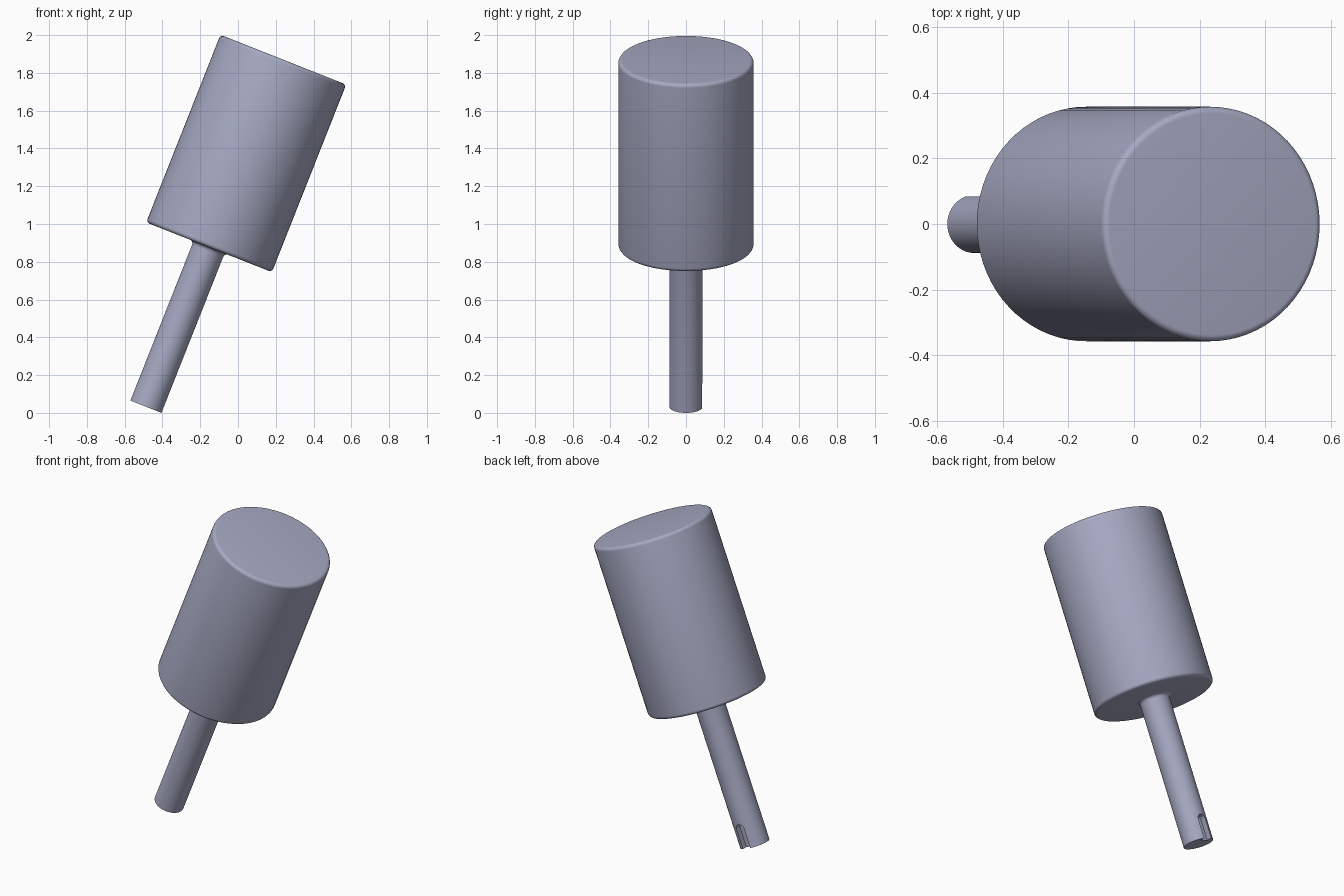
import bpy, bmesh, math
from mathutils import Matrix

if "Cube" in bpy.data.objects:
    bpy.data.objects.remove(bpy.data.objects["Cube"])

# Dimensions along the tool axis, measured from the tip of the shaft
TILT = math.radians(21.6)
SHAFT_R, SHAFT_LEN = 0.0885, 0.908
BODY_R, TOTAL_LEN = 0.358, 1.976
FILLET = 0.02
SLOT_HALF, SLOT_LEN, SLOT_DEPTH = 0.028, 0.15, 0.04
PLACE = Matrix.Translation((-0.4875, 0, 0.0326)) @ Matrix.Rotation(TILT, 4, 'Y')

metal = bpy.data.materials.new("blue grey metal")
metal.use_nodes = True
COLOUR = (0.38, 0.40, 0.54, 1)
metal.diffuse_color = COLOUR
metal.node_tree.nodes["Principled BSDF"].inputs["Base Color"].default_value = COLOUR


def arc(cx, cz, r, start, end, steps=6):
    """Points of a circular arc in the (radius, height) plane."""
    angles = [math.radians(start + (end - start) * i / steps) for i in range(steps + 1)]
    return [(cx + r * math.cos(a), cz + r * math.sin(a)) for a in angles]


def make_object(name, bm):
    bmesh.ops.recalc_face_normals(bm, faces=bm.faces)
    mesh = bpy.data.meshes.new(name)
    bm.to_mesh(mesh)
    bm.free()
    mesh.materials.append(metal)
    obj = bpy.data.objects.new(name, mesh)
    bpy.context.collection.objects.link(obj)
    return obj


def lathe(name, profile, segments=72):
    """Revolve a profile of (radius, height) about z and cap both ends."""
    bm = bmesh.new()
    rings = [[bm.verts.new((r * math.cos(2 * math.pi * i / segments),
                            r * math.sin(2 * math.pi * i / segments), z))
              for i in range(segments)] for r, z in profile]
    for low, high in zip(rings, rings[1:]):
        for i in range(segments):
            j = (i + 1) % segments
            bm.faces.new((low[i], low[j], high[j], high[i]))
    bm.faces.new(rings[0][::-1])
    bm.faces.new(rings[-1])
    return make_object(name, bm)


# Large cylinder with softly rounded rims
inner = BODY_R - FILLET
body = lathe("body",
             arc(inner, SHAFT_LEN + FILLET, FILLET, -90, 0)
             + arc(inner, TOTAL_LEN - FILLET, FILLET, 0, 90))

# Thin shaft that flares into the underside of the body
shaft = lathe("shaft",
              [(SHAFT_R, 0)]
              + arc(SHAFT_R + FILLET, SHAFT_LEN - FILLET, FILLET, 180, 90)
              + [(SHAFT_R + FILLET, SHAFT_LEN + 0.01)])

# Round-ended keyway, open at the tip, on the back of the shaft
bm = bmesh.new()
outline = [(-SLOT_HALF, -0.05), (SLOT_HALF, -0.05)]
outline += arc(0, SLOT_LEN - SLOT_HALF, SLOT_HALF, 0, 180, 12)
floor = bm.faces.new([bm.verts.new((x, SHAFT_R - SLOT_DEPTH, z)) for x, z in outline])
extruded = bmesh.ops.extrude_face_region(bm, geom=[floor])["geom"]
bmesh.ops.translate(bm, vec=(0, 0.1, 0),
                    verts=[v for v in extruded if isinstance(v, bmesh.types.BMVert)])
cutter = make_object("keyway_cutter", bm)
cutter.hide_render = True

cut = shaft.modifiers.new("keyway", 'BOOLEAN')
cut.operation = 'DIFFERENCE'
cut.solver = 'EXACT'
cut.object = cutter
bpy.context.view_layer.objects.active = shaft
bpy.ops.object.modifier_apply(modifier=cut.name)
bpy.data.objects.remove(cutter)

# Smooth shading with sharp edges kept, then lean the whole tool over
for obj in (body, shaft):
    bpy.ops.object.select_all(action='DESELECT')
    obj.select_set(True)
    bpy.context.view_layer.objects.active = obj
    bpy.ops.object.shade_smooth_by_angle(angle=math.radians(30))
    obj.matrix_world = PLACE
